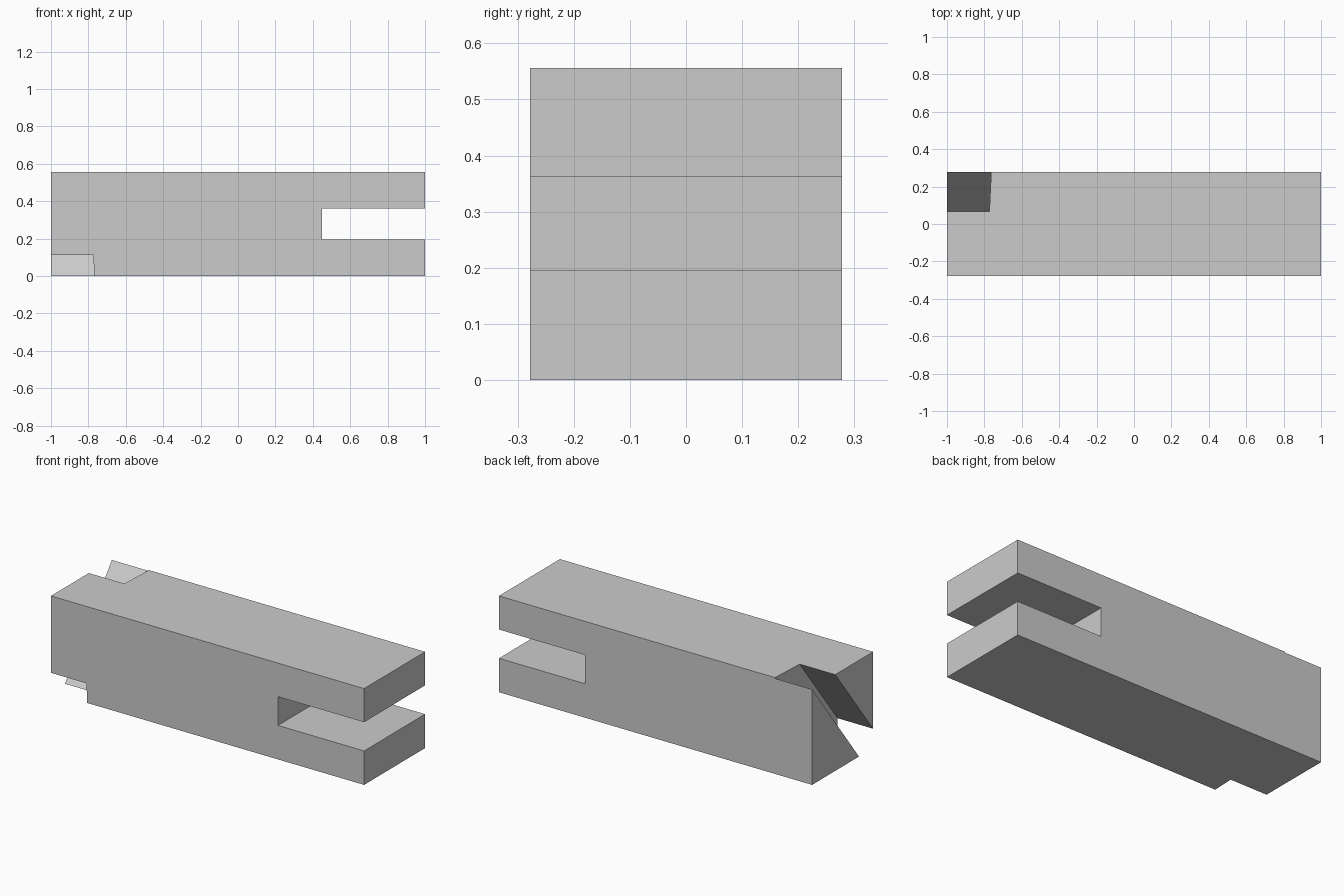
import bpy, bmesh
from mathutils import Vector

cube = bpy.data.objects.get("Cube")
if cube:
    bpy.data.objects.remove(cube, do_unlink=True)

HALF_X, HALF_Y, HEIGHT = 1.0, 0.278, 0.556

grey = bpy.data.materials.new("plain grey")
grey.use_nodes = True
grey.diffuse_color = (0.6, 0.6, 0.6, 1)
grey.node_tree.nodes["Principled BSDF"].inputs["Base Color"].default_value = (0.6, 0.6, 0.6, 1)


def prism(name, start, end):
    """Solid between two matching rings of points."""
    bm = bmesh.new()
    a = [bm.verts.new(p) for p in start]
    b = [bm.verts.new(p) for p in end]
    bm.faces.new(a)
    bm.faces.new(b[::-1])
    n = len(a)
    for i in range(n):
        j = (i + 1) % n
        bm.faces.new((a[j], a[i], b[i], b[j]))
    bmesh.ops.recalc_face_normals(bm, faces=bm.faces[:])
    mesh = bpy.data.meshes.new(name)
    bm.to_mesh(mesh)
    bm.free()
    mesh.materials.append(grey)
    obj = bpy.data.objects.new(name, mesh)
    bpy.context.collection.objects.link(obj)
    return obj


# Beam with a straight slot in one end
profile = [(-HALF_X, 0), (HALF_X, 0), (HALF_X, 0.196), (0.45, 0.196),
           (0.45, 0.362), (HALF_X, 0.362), (HALF_X, HEIGHT), (-HALF_X, HEIGHT)]
beam = prism("slotted_beam",
             [(x, -HALF_Y, z) for x, z in profile],
             [(x, HALF_Y, z) for x, z in profile])

# Slanted slot across the other end, from top back to bottom front
upper = Vector((0, 0.067, HEIGHT)), Vector((0, -HALF_Y, 0.112))
lower = Vector((0, HALF_Y, 0.551)), Vector((0, -0.15, 0))


def stretched(line):
    return line[0].lerp(line[1], -0.8), line[0].lerp(line[1], 1.8)


ring = stretched(upper) + stretched(lower)[::-1]
inner_x = (-0.773, -0.773, -0.763, -0.763)
cutter = prism("slanted_slot_cutter",
               [p + Vector((-1.2, 0, 0)) for p in ring],
               [p + Vector((x, 0, 0)) for p, x in zip(ring, inner_x)])
cutter.hide_render = True

cut = beam.modifiers.new("slanted slot", "BOOLEAN")
cut.operation = "DIFFERENCE"
cut.solver = "EXACT"
cut.object = cutter
bpy.context.view_layer.objects.active = beam
bpy.ops.object.modifier_apply(modifier=cut.name)
bpy.data.objects.remove(cutter, do_unlink=True)
